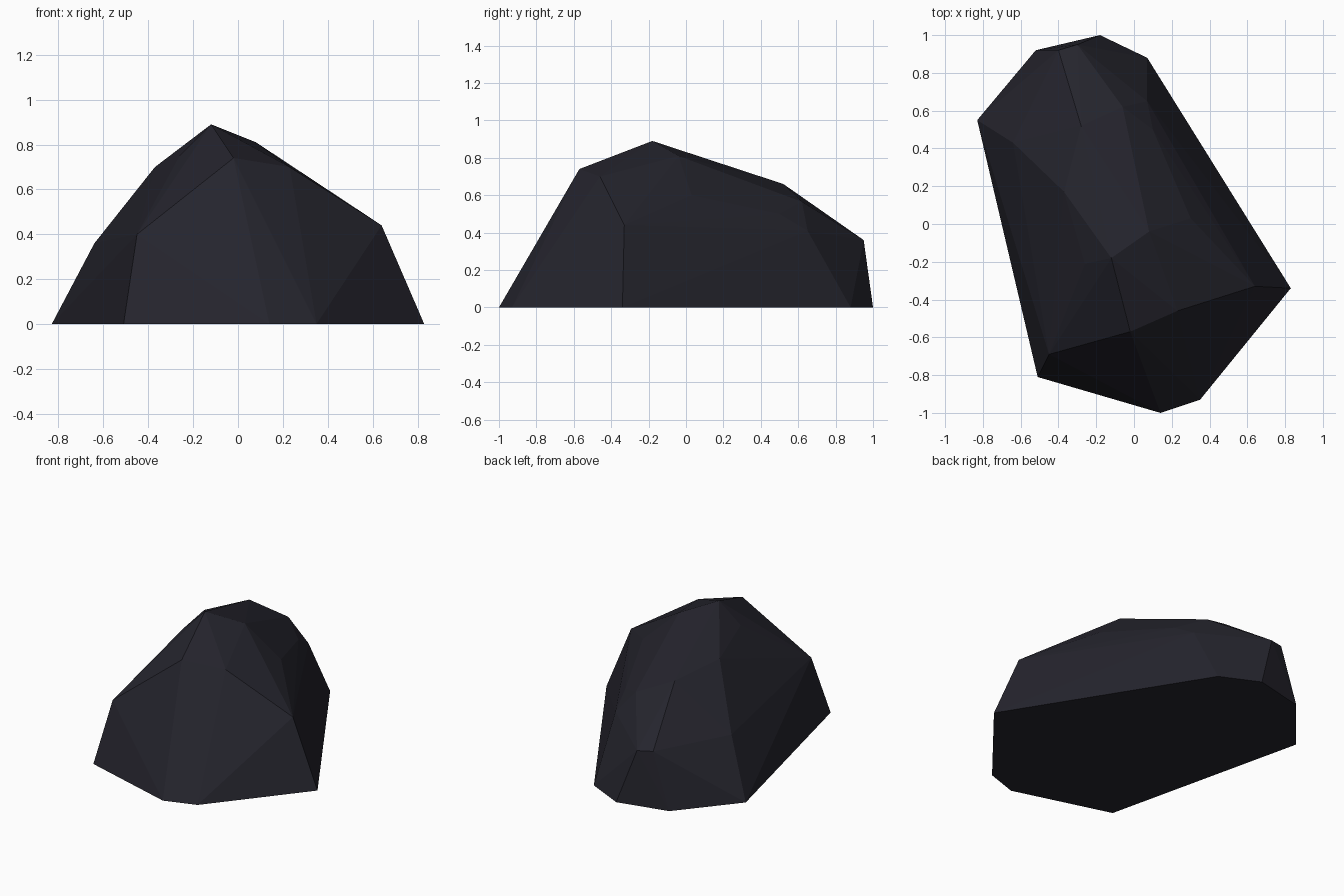
import bpy
import bmesh
import math

# Remove the default cube
default_cube = bpy.data.objects.get("Cube")
if default_cube:
    bpy.data.objects.remove(default_cube, do_unlink=True)

# Dark slate stone
slate = bpy.data.materials.new("dark slate")
slate.use_nodes = True
slate_colour = (0.018, 0.0177, 0.026, 1.0)
slate.diffuse_color = slate_colour
shader = slate.node_tree.nodes["Principled BSDF"]
shader.inputs["Base Color"].default_value = slate_colour
shader.inputs["Roughness"].default_value = 0.9

# Outline where the stone meets the ground
footprint = [(-.83, .55), (-.51, -.81), (.14, -1), (.35, -.93),
             (.83, -.34), (.07, .88), (-.18, 1), (-.52, .92)]

# Corners around the shoulder, where the steep sides end
shoulder = [(-.45, -.69, .40), (-.02, -.57, .74), (.23, -.46, .70),
            (.64, -.33, .44), (.07, .65, .41), (-.30, .95, .36),
            (-.40, .92, .37), (-.64, .43, .36)]

# Peak, long ridge and the facets falling away on both sides
crest = [(-.12, -.18, .89), (-.28, .52, .66), (-.26, -.21, .75),
         (-.37, .17, .70), (.08, -.04, .81), (.30, .03, .60),
         (-.06, .62, .565), (.10, .50, .50)]


def build_stone(name, corners, material):
    """Wrap chiselled flat facets around a set of corners."""
    bm = bmesh.new()
    for corner in corners:
        bm.verts.new(corner)
    hull = bmesh.ops.convex_hull(bm, input=bm.verts[:])
    bmesh.ops.delete(bm, geom=[v for v in bm.verts if not v.link_faces],
                     context="VERTS")
    # Join nearly level triangles into broad facets
    bmesh.ops.dissolve_limit(bm, angle_limit=math.radians(2),
                             verts=bm.verts[:], edges=bm.edges[:])
    bmesh.ops.recalc_face_normals(bm, faces=bm.faces[:])
    mesh = bpy.data.meshes.new(name)
    bm.to_mesh(mesh)
    bm.free()
    mesh.materials.append(material)
    stone = bpy.data.objects.new(name, mesh)
    bpy.context.collection.objects.link(stone)
    return stone


ground_corners = [(x, y, 0) for x, y in footprint]
build_stone("boulder", ground_corners + shoulder + crest, slate)
